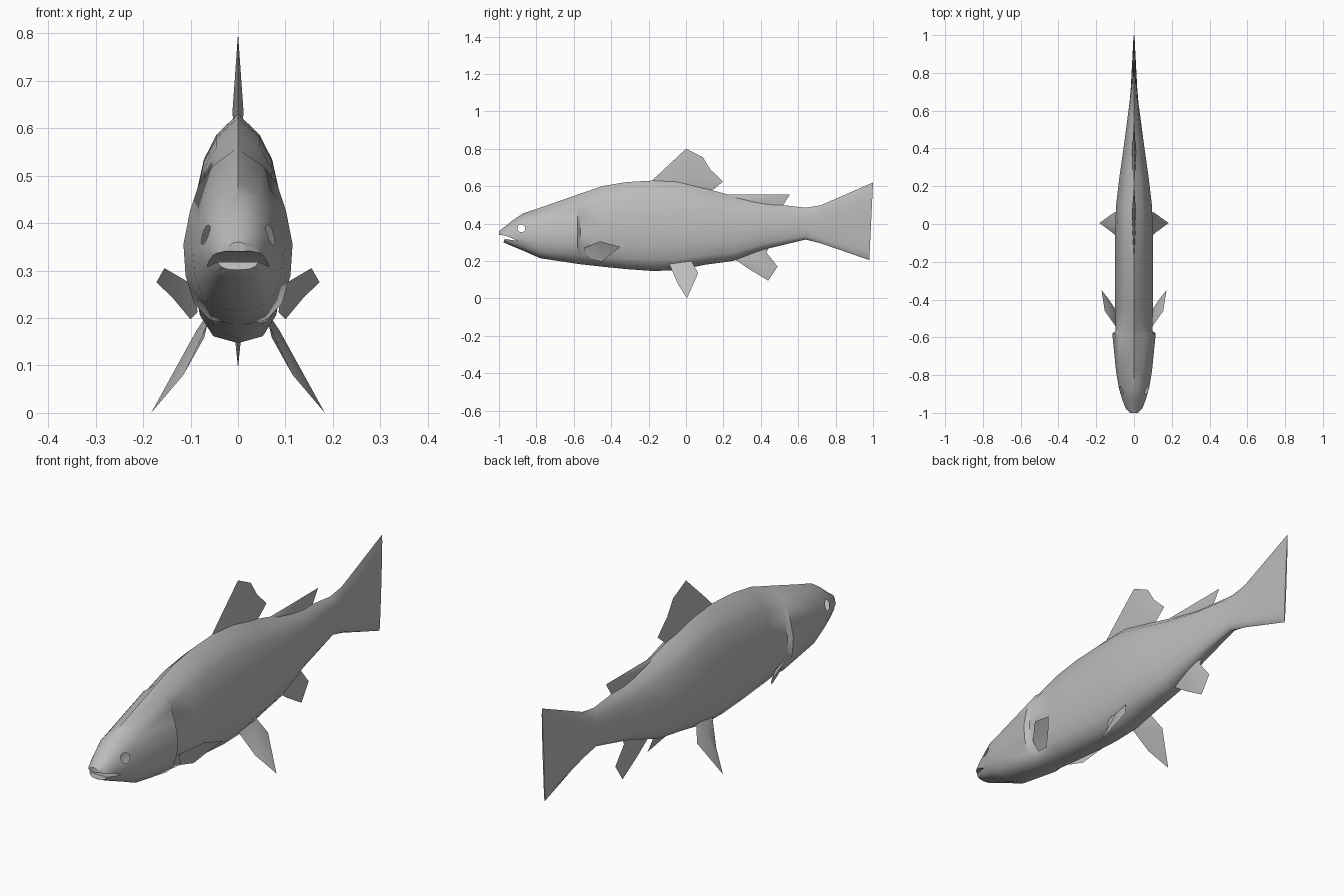
import bpy
import bmesh
import math
from mathutils import Vector

default_cube = bpy.data.objects.get("Cube")
if default_cube:
    bpy.data.objects.remove(default_cube, do_unlink=True)

# One plain grey for the whole fish
grey = bpy.data.materials.new("plain grey")
grey.use_nodes = True
colour = (0.5, 0.5, 0.5, 1)
grey.diffuse_color = colour
grey.node_tree.nodes["Principled BSDF"].inputs["Base Color"].default_value = colour


def add_object(name, bm):
    """Turn a bmesh into a named, linked grey object."""
    bmesh.ops.recalc_face_normals(bm, faces=bm.faces)
    mesh = bpy.data.meshes.new(name)
    bm.to_mesh(mesh)
    bm.free()
    mesh.materials.append(grey)
    obj = bpy.data.objects.new(name, mesh)
    bpy.context.collection.objects.link(obj)
    return obj


def activate(obj):
    bpy.ops.object.select_all(action="DESELECT")
    obj.select_set(True)
    bpy.context.view_layer.objects.active = obj


def smooth(obj, degrees):
    activate(obj)
    bpy.ops.object.shade_smooth_by_angle(angle=math.radians(degrees))


def loft(name, sections, half_ring):
    """Skin mirrored rings; each section is y, bottom, top, half width, lean."""
    bm = bmesh.new()
    ring = half_ring + [(-w, h) for w, h in reversed(half_ring[1:-1])]
    rings = []
    for y, low, high, width, lean in sections:
        rings.append([bm.verts.new((w * width, y + lean * h, low + h * (high - low)))
                      for w, h in ring])
    for front, back in zip(rings, rings[1:]):
        for i in range(len(ring)):
            j = (i + 1) % len(ring)
            bm.faces.new((front[i], front[j], back[j], back[i]))
    bm.faces.new(rings[0])
    bm.faces.new(rings[-1])
    return add_object(name, bm)


def prism(name, outline, half_width):
    """Extrude a side outline (y, z) across the body."""
    bm = bmesh.new()
    face = bm.faces.new([bm.verts.new((-half_width, y, z)) for y, z in outline])
    moved = bmesh.ops.extrude_face_region(bm, geom=[face])["geom"]
    verts = [v for v in moved if isinstance(v, bmesh.types.BMVert)]
    bmesh.ops.translate(bm, verts=verts, vec=(2 * half_width, 0, 0))
    return add_object(name, bm)


def cut(body, cutter):
    activate(body)
    modifier = body.modifiers.new("cut", "BOOLEAN")
    modifier.operation = "DIFFERENCE"
    modifier.solver = "EXACT"
    modifier.object = cutter
    bpy.ops.object.modifier_apply(modifier=modifier.name)
    bpy.data.objects.remove(cutter, do_unlink=True)


def fin(name, outline, root, normal, side=1):
    """Thin-edged blade, thickest at its root, fanned out to the outline."""
    bm = bmesh.new()
    mirror = Vector((side, 1, 1))
    rim = [bm.verts.new(Vector(p) * mirror) for p in outline]
    for sign in (-1, 1):
        apex = bm.verts.new((Vector(root) + Vector(normal) * sign) * mirror)
        for a, b in zip(rim, rim[1:] + rim[:1]):
            bm.faces.new((a, b, apex))
    smooth(add_object(name, bm), 35)


def middle_fin(name, outline, root, thickness):
    fin(name, [(0, y, z) for y, z in outline], (0, *root), (thickness, 0, 0))


# Body and tail, with a flared gill cover behind the head
half_ring = [(0, 1), (.45, .91), (.72, .8), (.88, .65), (1, .46),
             (.96, .28), (.8, .12), (.52, .03), (0, 0)]
sections = [
    (-1, .34, .36, .02, 0),
    (-.975, .3, .378, .045, 0),
    (-.93, .28, .415, .062, 0),
    (-.87, .255, .455, .08, 0),
    (-.78, .215, .485, .095, 0),
    (-.58, .185, .555, .115, 0),
    (-.565, .183, .56, .098, 0),
    (-.45, .17, .6, .1, 0),
    (-.32, .157, .622, .1, 0),
    (-.18, .147, .63, .1, 0),
    (-.05, .15, .63, .1, 0),
    (.1, .18, .59, .095, 0),
    (.25, .2, .548, .077, 0),
    (.42, .262, .51, .053, 0),
    (.64, .315, .485, .024, 0),
    (.72, .295, .498, .017, 0),
    (.98, .205, .62, .003, .02),
]
body = loft("body", sections, half_ring)

# Open mouth
mouth = [(-1.05, .342), (-.99, .34), (-.95, .331), (-.9, .308),
         (-.97, .318), (-.98, .29), (-1.05, .29)]
cut(body, prism("mouth_cutter", mouth, .2))

# Round open eye sockets on both sides
eye_y, eye_z, eye_radius = -.88, .375, .021
eye = [(eye_y + eye_radius * math.cos(math.tau * i / 12),
        eye_z + eye_radius * math.sin(math.tau * i / 12)) for i in range(12)]
cut(body, prism("eye_cutter", eye, .2))

# Remove the walls between the sockets so the head is hollow
bm = bmesh.new()
bm.from_mesh(body.data)
walls = [f for f in bm.faces if all(
    math.hypot(v.co.y - eye_y, v.co.z - eye_z) < eye_radius * 1.05 for v in f.verts)]
bmesh.ops.delete(bm, geom=walls, context="FACES")
bm.to_mesh(body.data)
bm.free()
smooth(body, 45)

# Fins on the centre line
middle_fin("dorsal_fin",
           [(-.19, .62), (-.15, .66), (0, .8), (.09, .755), (.13, .69),
            (.197, .625), (.15, .585), (.1, .57)], (.05, .63), .012)
middle_fin("adipose_fin",
           [(.1, .57), (.22, .555), (.555, .555), (.51, .485), (.3, .5)],
           (.38, .52), .01)
middle_fin("anal_fin",
           [(.26, .21), (.34, .155), (.44, .095), (.49, .17), (.43, .245),
            (.45, .29), (.38, .28)], (.37, .23), .014)

# Paired fins
for side, label in ((1, "left"), (-1, "right")):
    fin(label + "_pelvic_fin",
        [(.065, -.09, .185), (.115, -.045, .08), (.183, .005, 0),
         (.1, .065, .135), (.07, .03, .2)],
        (.08, -.01, .165), (.009, 0, .006), side)
    fin(label + "_pectoral_fin",
        [(.095, -.545, .27), (.155, -.46, .305), (.172, -.35, .275),
         (.14, -.39, .245), (.1, -.45, .197), (.085, -.52, .212)],
        (.112, -.465, .255), (.006, 0, -.004), side)
